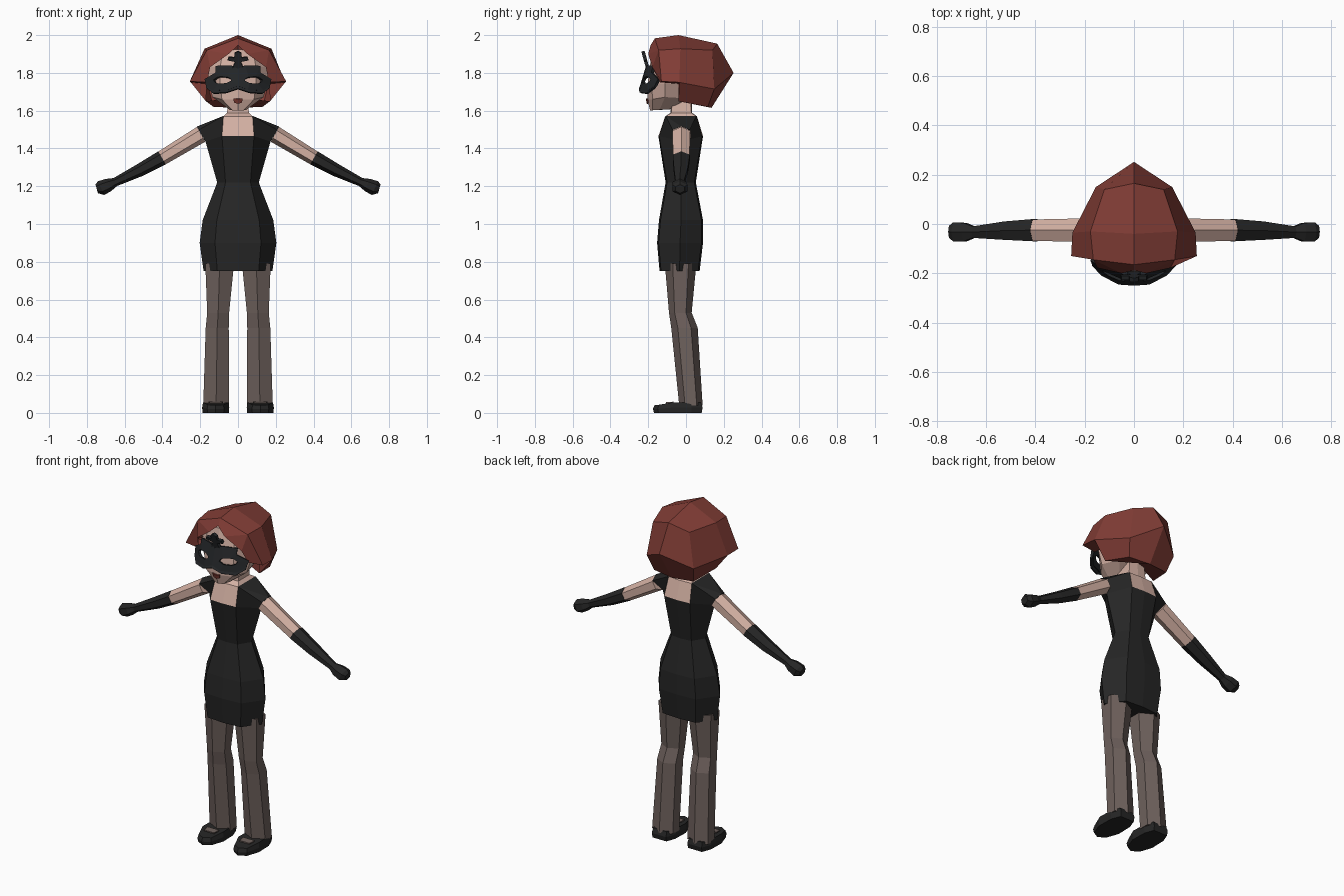
import bpy, bmesh, math


def material(name, r, g, b):
    m = bpy.data.materials.new(name)
    m.diffuse_color = (r, g, b, 1)
    return m


SKIN = material("skin", .66, .44, .37)
HAIR = material("red_hair", .22, .046, .036)
DRESS = material("black_cloth", .019, .019, .019)
MASK = material("mask_black", .017, .019, .021)
STOCKING = material("stocking", .155, .118, .107)
LIPS = material("lips", .19, .04, .03)


def build(name, verts, faces, mat, thickness=0):
    """Make a flat-shaded part from its right half, mirrored across x = 0."""
    bm = bmesh.new()
    for s in (1, -1):
        vs = [bm.verts.new((s * x, y, z)) for x, y, z in verts]
        for f in faces:
            bm.faces.new([vs[i] for i in (f if s > 0 else f[::-1])])
    bmesh.ops.remove_doubles(bm, verts=bm.verts, dist=1e-4)
    bmesh.ops.recalc_face_normals(bm, faces=bm.faces)
    me = bpy.data.meshes.new(name)
    bm.to_mesh(me)
    bm.free()
    me.materials.append(mat)
    ob = bpy.data.objects.new(name, me)
    bpy.context.collection.objects.link(ob)
    if thickness:
        mod = ob.modifiers.new("thickness", 'SOLIDIFY')
        mod.thickness = thickness
        mod.offset = 0
    return ob


def loft(rings, closed):
    """Vertices and faces joining equal-sized rings, with end caps."""
    n = len(rings[0])
    verts = [p for r in rings for p in r]
    faces = [(k * n + i, k * n + (i + 1) % n, (k + 1) * n + (i + 1) % n, (k + 1) * n + i)
             for k in range(len(rings) - 1) for i in range(n if closed else n - 1)]
    faces += [tuple(range(n)), tuple(range(len(verts) - n, len(verts)))]
    return verts, faces


def half(z, w, yf, yb, k=.6):
    """Half of an eight-sided ring, front centre to back centre."""
    return [(0, yf, z), (k * w, yf + .008, z), (w, (yf + yb) / 2, z),
            (k * w, yb - .008, z), (0, yb, z)]


# Dress: lofted body, then shoulder straps around the neckline
rings = [half(.75, .182, -.14, .072), half(.90, .203, -.153, .09),
         half(1.02, .187, -.143, .09), half(1.22, .11, -.108, .052)]
rings.append([(0, -.146, 1.465), (.085, -.142, 1.465), (.172, -.025, 1.437),
              (.085, .085, 1.465), (0, .09, 1.465)])
verts, faces = loft(rings, False)
b = len(verts)
verts += [(.077, -.108, 1.572), (.077, .055, 1.572),                    # strap inner edge
          (.218, -.025, 1.516), (.208, -.07, 1.498), (.208, .02, 1.498)]  # strap outer edge
faces.pop()
faces += [(b - 4, b - 3, b + 3, b), (b - 3, b - 2, b + 1, b + 4),
          (b, b + 3, b + 2), (b + 2, b + 4, b + 1), (b, b + 2, b + 1)]
build("dress", verts, faces, DRESS)

# Bare chest panel, upper back and neck
build("chest_and_neck", *loft([
    [(0, -.146, 1.465), (.085, -.142, 1.465), (.085, .085, 1.465), (0, .09, 1.465)],
    [(0, -.11, 1.57), (.077, -.108, 1.57), (.077, .055, 1.57), (0, .058, 1.57)],
    [(0, -.083, 1.588), (.058, -.078, 1.588), (.058, .028, 1.588), (0, .033, 1.588)],
    [(0, -.08, 1.68), (.05, -.07, 1.68), (.05, .025, 1.68), (0, .03, 1.68)]], False), SKIN)


# Arms and gloves: six-sided tubes along the sloping arm
def arm_ring(x, z, r, ry, y=-.025, slope=30):
    a = math.radians(slope)
    return [(x + r * math.cos(t) * math.sin(a), y + ry * math.sin(t),
             z + r * math.cos(t) * math.cos(a))
            for t in (math.tau * i / 6 for i in range(6))]


elbow = arm_ring(.402, 1.35, .039, .05)
build("upper_arms", *loft([arm_ring(.195, 1.475, .045, .055), elbow], True), SKIN)
build("gloves", *loft([
    arm_ring(.402, 1.35, .04, .052), arm_ring(.52, 1.285, .034, .043, -.027, 27),
    arm_ring(.65, 1.222, .023, .027, -.033, 25), arm_ring(.685, 1.207, .035, .043, -.033, 25),
    arm_ring(.725, 1.19, .04, .045, -.032, 25), arm_ring(.748, 1.186, .024, .028, -.032, 15)],
    True), DRESS)


# Legs: six-sided with a ridge at front and back
def leg_ring(z, cx, rx, yf, yb):
    return [(cx + rx / .866 * math.sin(t), (yf + yb) / 2 - (yb - yf) / 2 * math.cos(t), z)
            for t in (math.tau * i / 6 for i in range(6))]


build("legs", *loft([leg_ring(.79, .097, .076, -.112, .055), leg_ring(.53, .105, .058, -.09, .03),
                     leg_ring(.45, .11, .061, -.078, .062), leg_ring(.04, .116, .068, -.036, .088)],
                    True), STOCKING)

# Shoes and the open instep
sole = [(.07, .088), (.165, .088), (.187, .03), (.19, -.07), (.163, -.15),
        (.118, -.175), (.074, -.15), (.046, -.07), (.049, .03)]
shoe_rings = []
for level, s in ((0, .96), (.5, 1), (1, .93)):
    shoe_rings.append([(.118 + (x - .118) * s, -.04 + (y + .04) * s,
                        level * (.043 if y < -.1 else .056)) for x, y in sole])
build("shoes", *loft(shoe_rings, True), DRESS)
build("shoe_insteps", *loft([
    [(.085, -.105, z), (.15, -.105, z), (.155, -.065, z + .003), (.08, -.065, z + .003)]
    for z in (.05, .0565)], True), STOCKING)

# Head
build("head", *loft([
    [(0, -.19, 1.602), (.03, -.178, 1.602), (.045, -.14, 1.605), (.03, -.09, 1.607), (0, -.085, 1.607)],
    [(0, -.205, 1.66), (.085, -.178, 1.66), (.135, -.11, 1.672), (.1, .0, 1.665), (0, .02, 1.66)],
    [(0, -.203, 1.74), (.095, -.18, 1.74), (.157, -.11, 1.74), (.13, .06, 1.74), (0, .1, 1.74)],
    [(0, -.193, 1.83), (.095, -.175, 1.83), (.157, -.11, 1.83), (.13, .06, 1.83), (0, .12, 1.83)],
    [(0, -.175, 1.925), (.08, -.155, 1.915), (.125, -.1, 1.91), (.1, .05, 1.91), (0, .09, 1.92)]],
    False), SKIN)

# Mouth
build("mouth", [(0, -.21, 1.663), (.024, -.205, 1.665), (.02, -.2, 1.643), (0, -.204, 1.636)],
      [(0, 1, 2, 3)], LIPS, .006)

# Hair: faceted bob with parted fringe
P = dict(F=(0, -.188, 1.945), T1=(0, -.165, 1.983), T=(0, -.04, 2.0), B1=(0, .165, 1.955),
         B2=(0, .252, 1.80), B3=(0, .135, 1.615), U=(0, .03, 1.67),
         c0=(.165, -.145, 1.92), c1=(.177, -.03, 1.928), c2=(.12, .14, 1.92),
         s0=(.255, -.13, 1.755), s1=(.25, -.035, 1.75), s2=(.155, .15, 1.715),
         l1=(.17, -.04, 1.65), l2=(.13, .115, 1.62),
         b0=(.148, -.178, 1.83), b1=(.05, -.2, 1.90),
         k0=(.163, -.137, 1.75), k1=(.165, -.04, 1.742))
patches = ("T1 T c1 c0", "T B1 c2 c1", "B1 B2 s2 c2", "c1 c2 s2 s1", "c0 c1 s1 s0",
           "s1 s2 l2 l1", "s2 B2 B3 l2", "F T1 c0 b1", "b1 c0 b0", "b0 c0 s0 k0",
           "k0 s0 s1 k1", "k1 s1 l1", "l1 l2 B3 U")
keys = list(P)
build("hair", list(P.values()), [tuple(keys.index(n) for n in f.split()) for f in patches], HAIR)


# Eye mask: a curved band with eye openings
def on_mask(x, z):
    return (x, -.24 + 2.8 * x * x + (z - 1.715) * .3, z)


outer = [(0, 1.728), (.05, 1.708), (.13, 1.705), (.165, 1.73), (.172, 1.765),
         (.115, 1.80), (.115, 1.835), (.035, 1.838), (0, 1.82)]
inner = [(.035, 1.757), (.06, 1.744), (.1, 1.742), (.12, 1.75), (.125, 1.762),
         (.105, 1.776), (.09, 1.778), (.055, 1.776), (.04, 1.768)]
n = len(outer)
build("eye_mask", [on_mask(*p) for p in outer + inner],
      [(i, (i + 1) % n, n + (i + 1) % n, n + i) for i in range(n)], MASK, .016)

# Lower rim of the mask, flaring forward
rim = [(0, 1.735), (.06, 1.715), (.13, 1.71), (.168, 1.74)]
build("mask_rim", [on_mask(*p) for p in rim] +
      [(x, on_mask(x, z)[1] - .012, z - .02) for x, z in rim],
      [(i, i + 1, i + 5, i + 4) for i in range(3)], MASK, .01)

# Crest rising from the mask's centre
crest = [(0, 1.815), (.032, 1.82), (.014, 1.86), (.055, 1.868), (.05, 1.885),
         (.02, 1.882), (.018, 1.905), (0, 1.915)]
build("mask_crest", [(x, -.2 - (z - 1.815) * .28, z) for x, z in crest],
      [(0, 1, 2, 5, 6, 7), (2, 3, 4, 5)], MASK, .018)
